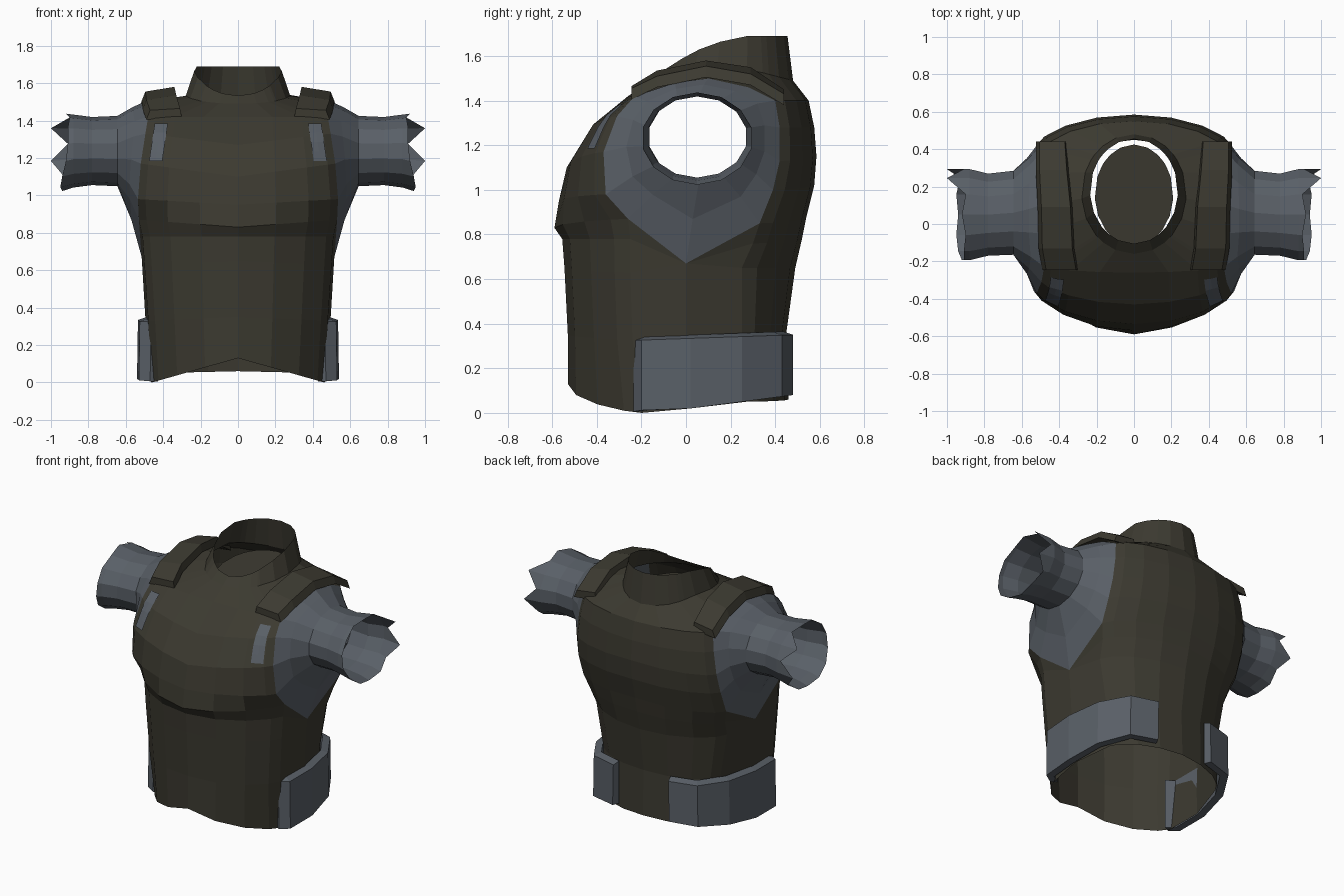
import bpy, bmesh, math
from mathutils import Vector
from mathutils.bvhtree import BVHTree

if "Cube" in bpy.data.objects:
    bpy.data.objects.remove(bpy.data.objects["Cube"])


def material(name, rgb):
    m = bpy.data.materials.new(name)
    m.diffuse_color = (*rgb, 1)
    m.use_nodes = True
    m.node_tree.nodes["Principled BSDF"].inputs["Base Color"].default_value = m.diffuse_color
    return m


OLIVE = material("dark olive", (0.045, 0.042, 0.030))
GREY = material("slate grey", (0.100, 0.115, 0.135))


def build(name, verts, faces, mat, mirror=False):
    bm = bmesh.new()
    vs = [bm.verts.new(v) for v in verts]
    for f in faces:
        bm.faces.new([vs[i] for i in f])
    bmesh.ops.recalc_face_normals(bm, faces=bm.faces)
    me = bpy.data.meshes.new(name)
    bm.to_mesh(me)
    bm.free()
    me.materials.append(mat)
    ob = bpy.data.objects.new(name, me)
    bpy.context.collection.objects.link(ob)
    if mirror:
        ob.modifiers.new("mirror", 'MIRROR').use_mirror_merge = False
    return ob


def loft(rings, closed=True, caps=False):
    """Quads between successive rings that have equal point counts."""
    n = len(rings[0])
    verts = [p for r in rings for p in r]
    faces = []
    for k in range(len(rings) - 1):
        for i in range(n if closed else n - 1):
            j = (i + 1) % n
            faces.append((k * n + i, k * n + j, (k + 1) * n + j, (k + 1) * n + i))
    if caps:
        faces += [tuple(range(n)), tuple(range(len(verts) - n, len(verts)))]
    return verts, faces


def interp(x, pts):
    for (a, b), (c, d) in zip(pts, pts[1:]):
        if x <= c:
            return b + (d - b) * max(0, x - a) / (c - a)
    return pts[-1][1]


# Torso rows: centre y, centre z, edge x, edge y, edge z
FRONT = [(-.53, .13, .46, -.20, .00), (-.53, .35, .48, -.24, .33),
         (-.545, .65, .50, -.25, .63), (-.555, .78, .51, -.25, .78),
         (-.59, .83, .53, -.26, .87), (-.57, .95, .535, -.36, .98),
         (-.535, 1.10, .52, -.37, 1.17), (-.43, 1.27, .495, -.31, 1.33),
         (-.26, 1.42, .48, -.23, 1.42)]
BACK = [(.46, .06, .42, .27, .05), (.45, .36, .43, .25, .35),
        (.49, .65, .48, .25, .65), (.52, .78, .50, .30, .76),
        (.54, .88, .53, .33, .85), (.575, 1.02, .53, .39, 1.0),
        (.585, 1.15, .52, .42, 1.13), (.575, 1.28, .50, .42, 1.28),
        (.55, 1.40, .48, .40, 1.40)]
SIDE = [(.485, .02, .02), (.495, 0, .34), (.515, 0, .67)]
SHOULDER = [(.50, -.05, 1.48), (.50, .10, 1.50), (.49, .28, 1.46)]
N = 9


def row(yc, zc, x, ye, ze, power):
    pts = []
    for i in range(N):
        a = math.pi * (i / (N - 1) - .5)
        c = max(0, math.cos(a))
        pts.append((x * math.sin(a), ye + (yc - ye) * c ** power,
                    ze + (zc - ze) * (1 - abs(math.sin(a)))))
    return pts


def flip(p):
    return (-p[0], p[1], p[2])


front = [row(*r, 1.5) for r in FRONT]
back = [row(*r, 1.3) for r in BACK]

# Front and back panels, with an open hem
for name, rows in (("front_panel", front), ("back_panel", back)):
    ob = build(name, *loft(rows, closed=False), OLIVE)
    if name == "front_panel":
        front_mesh = ob.data

# Side panels, peaked under the arm openings
sv, sf = loft([[front[k][-1], SIDE[k], back[k][-1]] for k in range(3)], closed=False)
sv += [front[3][-1], front[4][-1], back[3][-1], back[4][-1]]
sf += [(6, 7, 9), (9, 7, 10), (8, 7, 11), (11, 7, 12)]
build("side_panel", sv, sf, OLIVE, True)

# Yoke over the shoulders, rising into the slanted collar
outer = (front[-1] + SHOULDER + back[-1][::-1]
         + [flip(p) for p in reversed(SHOULDER)])
angles = [math.atan2((y - .13) / .4, x / .5) for x, y, z in outer]
base, rim = [], []
for a in angles:
    s, c = math.sin(a), math.cos(a)
    base.append((.28 * c, .16 + .32 * s,
                 interp(s, [(-1, 1.49), (-.2, 1.53), (.4, 1.54), (1, 1.49)])))
    y = .175 + .28 * s
    rim.append((.235 * c, y, interp(y, [(-.11, 1.53), (0, 1.60), (.1, 1.65),
                                        (.25, 1.69), (.46, 1.69)])))
build("yoke_and_collar", *loft([outer, base, rim]), OLIVE)

# Neck plate inside the collar
build("neck_plate", [(.21 * math.cos(a), .155 + .27 * math.sin(a),
                      1.475 + .02 * math.sin(a)) for a in angles],
      [tuple(range(len(angles)))], OLIVE)

# Sleeves, from the arm opening to a ragged cuff
opening = ([SIDE[2]] + [r[-1] for r in front[4:]] + SHOULDER
           + [r[-1] for r in reversed(back[4:])])
M = len(opening)
CUFF = [.94, .95, .94, .92, .91, .91, .90, .92, .90, 1.0, .91, 1.0, .93, .95]


def sleeve_ring(x, ry, rz, cy=.06, cz=1.237):
    return [(x[i] if isinstance(x, list) else x,
             cy - ry * math.sin(2 * math.pi * i / M),
             cz - rz * math.cos(2 * math.pi * i / M)) for i in range(M)]


wrist = sleeve_ring(.645, .23, .188)
middle = [tuple((Vector(p) * .5 + Vector(q) * .5) + Vector((-.01, 0, .01)))
          for p, q in zip(opening, wrist)]
build("sleeve", *loft([opening, middle, wrist, sleeve_ring(.78, .225, .182, .05),
                       sleeve_ring(.88, .25, .195, .05),
                       sleeve_ring(CUFF, .25, .207, .05, 1.23)]), GREY, True)

# Shoulder pads: y, inner x, inner z, outer x, outer z
PAD = [(-.245, .31, 1.465, .49, 1.445), (-.13, .33, 1.535, .51, 1.50),
       (.09, .34, 1.58, .515, 1.545), (.29, .36, 1.55, .525, 1.51),
       (.44, .37, 1.45, .525, 1.42)]
pad_rings = [[(xi, y, zi), (xo - .02, y, zo + .01), (xo, y, zo - .04),
              (xi - .01, y, zi - .05)] for y, xi, zi, xo, zo in PAD]
build("shoulder_pad", *loft(pad_rings, caps=True), OLIVE, True)

# Waist guards wrapping each hip
GUARD = [(.47, -.235), (.53, -.20), (.54, .02), (.50, .25), (.39, .43), (.21, .48)]
guard_rings = []
for x, y in GUARD:
    lo = interp(y, [(-.24, .005), (-.15, .02), (.02, .02), (.48, .08)])
    hi = interp(y, [(-.24, .325), (.48, .35)])
    ix, iy = x * .91, y * .91
    guard_rings.append([(ix, iy, lo), (x, y, lo), (x - .005, y, hi), (ix, iy, hi + .015)])
build("waist_guard", *loft(guard_rings, caps=True), GREY, True)

# Slanted chest slots laid on the front panel
bm = bmesh.new()
bm.from_mesh(front_mesh)
tree = BVHTree.FromBMesh(bm)


def slot(name, grow, lift, mat):
    rings = []
    for t in (0, .25, .5, .75, 1):
        ring = []
        for s in (0, .5, 1):
            x = .39 + .035 * t * -1 + .07 * s
            x = .425 + (x + .035 * (t - .5) * 2 - .425) * grow - .01 * (1 - t)
            z = 1.285 + (t - .5) * .20 * grow
            x = .425 - .015 * (t - .5) * 2 + (s - .5) * .07 * grow
            hit = tree.ray_cast(Vector((x, -2, z)), Vector((0, 1, 0)))[0]
            ring.append((x, (hit.y if hit else -.33) - lift, z))
        rings.append(ring)
    build(name, *loft(rings, closed=False), mat, True)


slot("chest_slot", 1, .009, GREY)
bm.free()
